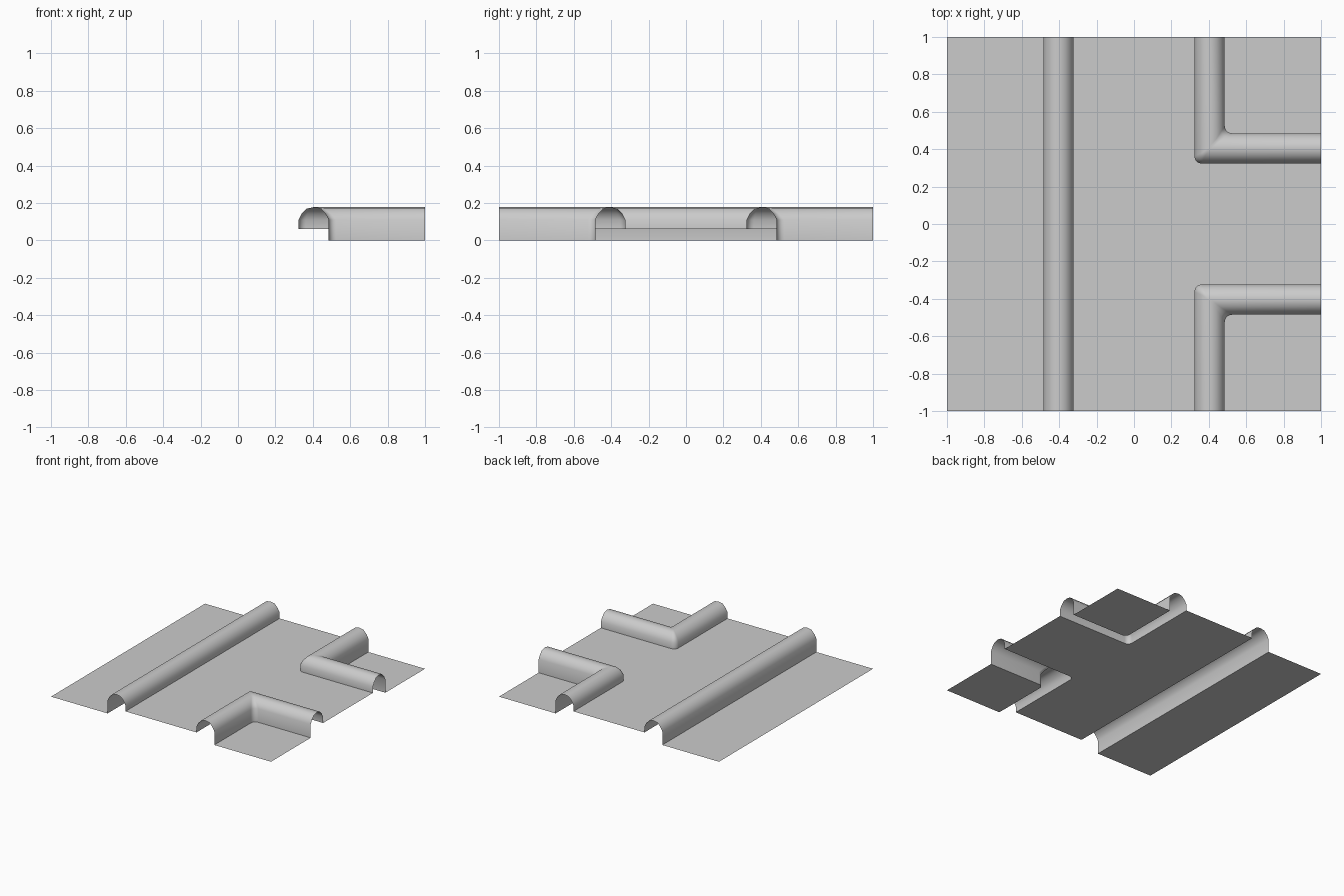
import bpy, math

if "Cube" in bpy.data.objects:
    bpy.data.objects.remove(bpy.data.objects["Cube"])

# Kerb cross-section: (distance from road centre, height, corner radius)
PROFILE = [(0.323, 0.06, 0.04), (0.323, 0.11, 0.04), (0.34, 0.142, 0.03),
           (0.367, 0.17, 0.015), (0.404, 0.178, 0.01), (0.441, 0.17, 0.015),
           (0.468, 0.142, 0.03), (0.485, 0.11, 0.04), (0.485, 0.0, 0.04)]
STEPS = 5


def corner_row(d, r):
    """Plan line running in from y=1, round the corner, and out to x=1."""
    arc = []
    for i in range(STEPS + 1):
        a = math.pi + math.pi / 2 * i / STEPS
        arc.append((d + r + r * math.cos(a), d + r + r * math.sin(a)))
    return [(d, 1.0)] + arc + [(1.0, d)]


def make(name, verts, faces, mirror_y=False):
    mesh = bpy.data.meshes.new(name)
    mesh.from_pydata(verts, [], faces)
    mesh.update()
    obj = bpy.data.objects.new(name, mesh)
    bpy.context.collection.objects.link(obj)
    if mirror_y:
        m = obj.modifiers.new("Mirror", 'MIRROR')
        m.use_axis = (False, True, False)
        m.use_clip = False
        m.use_mirror_merge = False
    bpy.ops.object.select_all(action='DESELECT')
    obj.select_set(True)
    bpy.context.view_layer.objects.active = obj
    bpy.ops.object.shade_smooth_by_angle(angle=math.radians(42))
    return obj


def loft(name, rows, flip=False, mirror_y=False):
    n = len(rows[0])
    verts = [v for row in rows for v in row]
    faces = []
    for i in range(len(rows) - 1):
        for j in range(n - 1):
            f = [i * n + j, i * n + j + 1, (i + 1) * n + j + 1, (i + 1) * n + j]
            faces.append(f[::-1] if flip else f)
    return make(name, verts, faces, mirror_y)


def slab(name, outline, z, mirror_y=False):
    """Flat sheet from a counter-clockwise outline."""
    return make(name, [(x, y, z) for x, y in outline],
                [list(range(len(outline)))], mirror_y)


# Straight kerb along the left side
loft("straight_kerb", [[(-d, -1, z), (-d, 1, z)] for d, z, r in PROFILE], flip=True)

# L-shaped kerbs at the junction corners
loft("corner_kerbs", [[(x, y, z) for x, y in corner_row(d, r)] for d, z, r in PROFILE],
     mirror_y=True)

# Ground outside the kerbs
edge = PROFILE[-1][0]
slab("left_ground", [(-1, -1), (-edge, -1), (-edge, 1), (-1, 1)], 0)
slab("corner_ground", corner_row(edge, PROFILE[-1][2]) + [(1, 1)], 0, mirror_y=True)

# Raised T-junction road bed
d, z, r = PROFILE[0]
upper = corner_row(d, r)
lower = [(x, -y) for x, y in upper]
slab("road", [(-d, -1)] + lower + upper[::-1] + [(-d, 1)], z)
